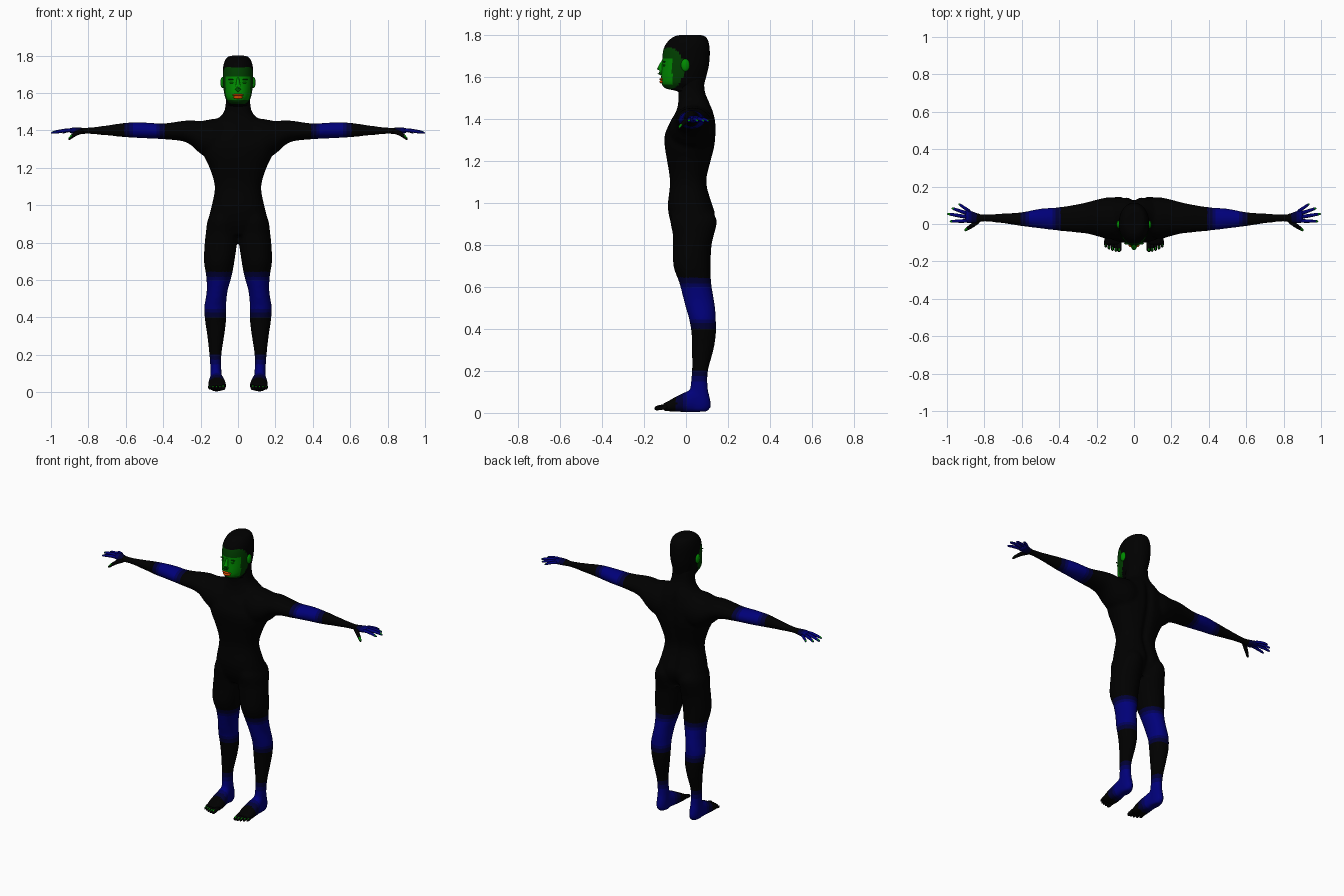
import bpy, bmesh, math
from mathutils import Vector, Matrix

if "Cube" in bpy.data.objects:
    bpy.data.objects.remove(bpy.data.objects["Cube"])


def material(name, rgb):
    m = bpy.data.materials.new(name)
    m.diffuse_color = (*rgb, 1)
    m.use_nodes = True
    m.node_tree.nodes["Principled BSDF"].inputs["Base Color"].default_value = m.diffuse_color
    return m


MATS = [material("black", (0, 0, 0)),
        material("blue", (0, 0, 0.19)),
        material("mid_blue", (0, 0, 0.1)),
        material("dark_blue", (0, 0, 0.035)),
        material("green", (0, 0.26, 0)),
        material("dark_green", (0, 0.05, 0)),
        material("orange", (1.0, 0.1, 0.0))]
BLACK, BLUE, MID_BLUE, DARK_BLUE, GREEN, DARK_GREEN, ORANGE = range(7)


def catmull(a, b, c, d, t):
    return tuple(0.5 * (2 * q + (r - p) * t + (2 * p - 5 * q + 4 * r - s) * t * t
                        + (3 * q - p - 3 * r + s) * t ** 3)
                 for p, q, r, s in zip(a, b, c, d))


def skin(bm, rings):
    """Join rings of points into a closed tube."""
    vs = [[bm.verts.new(p) for p in ring] for ring in rings]
    n = len(vs[0])
    faces = [bm.faces.new((a[i], a[(i + 1) % n], b[(i + 1) % n], b[i]))
             for a, b in zip(vs, vs[1:]) for i in range(n)]
    faces += [bm.faces.new(vs[0]), bm.faces.new(vs[-1])]
    bmesh.ops.recalc_face_normals(bm, faces=faces)


def loft(bm, stations, axis, side=1, n=32, sub=4, power=2.0):
    """Stations: (position on axis, low/high of first other axis, low/high of second)."""
    st = [stations[0]] + list(stations) + [stations[-1]]
    rows = [catmull(*st[i:i + 4], k / sub) for i in range(len(st) - 3) for k in range(sub)]
    rows.append(stations[-1])
    others = [i for i in range(3) if i != axis]
    rings = []
    for t, a0, a1, b0, b1 in rows:
        ring = []
        for i in range(n):
            ang = 2 * math.pi * i / n
            c, s = math.cos(ang), math.sin(ang)
            p = [0, 0, 0]
            p[axis] = t
            p[others[0]] = (a0 + a1) / 2 + (a1 - a0) / 2 * math.copysign(abs(c) ** (2 / power), c)
            p[others[1]] = (b0 + b1) / 2 + (b1 - b0) / 2 * math.copysign(abs(s) ** (2 / power), s)
            ring.append((p[0] * side, p[1], p[2]))
        rings.append(ring)
    skin(bm, rings)


def tube(bm, pts, radii, n=10):
    pts = [Vector(p) for p in pts]
    rings = []
    for i, p in enumerate(pts):
        d = pts[min(i + 1, len(pts) - 1)] - pts[max(i - 1, 0)]
        q = d.to_track_quat('Z', 'Y')
        rings.append([p + q @ Vector((math.cos(2 * math.pi * k / n), math.sin(2 * math.pi * k / n), 0))
                      * radii[i] for k in range(n)])
    skin(bm, rings)


def finish(name, bm, rule):
    me = bpy.data.meshes.new(name)
    bm.to_mesh(me)
    bm.free()
    ob = bpy.data.objects.new(name, me)
    bpy.context.collection.objects.link(ob)
    paint(ob, rule)
    return ob


def paint(ob, rule):
    ob.data.materials.clear()
    for m in MATS:
        ob.data.materials.append(m)
    for p in ob.data.polygons:
        p.material_index = rule(p.center, p.normal)
        p.use_smooth = True


def ellipsoid(name, loc, size, color):
    bm = bmesh.new()
    bmesh.ops.create_uvsphere(bm, u_segments=16, v_segments=10, radius=1,
                              matrix=Matrix.Translation(loc) @ Matrix.Diagonal((*size, 1)))
    finish(name, bm, lambda c, n: color)


# Body: torso, arms, legs and feet fused into one skin
bm = bmesh.new()
torso = [(.84, .08, -.04, .09), (.90, .155, -.07, .13), (.95, .152, -.083, .14), (1.0, .14, -.086, .125),
         (1.1, .124, -.076, .10), (1.2, .152, -.09, .12), (1.26, .18, -.1, .135), (1.32, .19, -.102, .142),
         (1.38, .18, -.078, .142), (1.43, .14, -.05, .132), (1.46, .112, -.04, .12),
         (1.49, .08, -.036, .105), (1.53, .067, -.037, .09), (1.6, .064, -.04, .085)]
loft(bm, [(z, -w, w, f, b) for z, w, f, b in torso], 2, power=2.3)
arm = [(.06, -.06, .13, 1.24, 1.465), (.13, -.08, .143, 1.24, 1.462), (.2, -.064, .13, 1.275, 1.45),
       (.25, -.052, .117, 1.32, 1.454), (.3, -.046, .106, 1.343, 1.45), (.4, -.036, .09, 1.353, 1.437),
       (.5, -.024, .082, 1.358, 1.442), (.6, -.011, .063, 1.363, 1.441), (.7, .004, .056, 1.373, 1.427),
       (.8, .013, .052, 1.381, 1.415), (.84, .004, .06, 1.379, 1.415), (.88, .0, .076, 1.382, 1.416),
       (.905, .008, .084, 1.387, 1.411)]
leg = [(.98, .02, .13, -.06, .11), (.92, .003, .162, -.075, .146), (.85, .003, .172, -.063, .134),
       (.8, .005, .178, -.062, .122), (.7, .019, .182, -.06, .117), (.62, .034, .17, -.032, .12),
       (.55, .054, .167, -.014, .131), (.5, .061, .173, -.001, .139), (.45, .064, .181, .014, .142),
       (.38, .064, .176, .026, .143), (.3, .074, .164, .028, .131), (.2, .089, .153, .028, .105),
       (.12, .089, .148, .02, .104), (.06, .085, .15, .01, .117), (.025, .085, .148, .0, .117),
       (.006, .09, .14, .02, .1)]
foot = [(.1, .095, .14, .006, .05), (.05, .085, .15, .004, .11), (0, .074, .155, .004, .1),
        (-.05, .064, .16, .006, .076), (-.085, .063, .16, .008, .056), (-.11, .068, .156, .01, .044)]
for s in (1, -1):
    loft(bm, arm, 0, s)
    loft(bm, leg, 2, s)
    loft(bm, foot, 1, s, power=2.5)


def fade(t, low, high):
    """Blue band from low to high, darkening toward both ends."""
    d = min(t - low, high - t)
    return BLUE if d > .048 else MID_BLUE if d > .028 else DARK_BLUE if d > 0 else BLACK


def body_rule(c, n):
    x = abs(c.x)
    if c.z > 1.3:
        return fade(x, .39, .61) if x < .7 else fade(x, .84, 2)
    if c.z > .3:
        return fade(c.z, .4, .645)
    return fade(min(.2 - c.z, c.y + .045), 0, 2)


body = finish("body", bm, body_rule)
bpy.context.view_layer.objects.active = body
body.select_set(True)
fuse = body.modifiers.new("fuse", 'REMESH')
fuse.mode = 'VOXEL'
fuse.voxel_size = .009
relax = body.modifiers.new("relax", 'SMOOTH')
relax.factor = .5
relax.iterations = 5
for mod in ("fuse", "relax"):
    bpy.ops.object.modifier_apply(modifier=mod)
# Groove along the spine and between the buttocks
for v in body.data.vertices:
    if v.co.y > .04 and .84 < v.co.z < 1.48:
        v.co.y -= .016 * math.exp(-(v.co.x / .022) ** 2) * min(1, (1.48 - v.co.z) / .08)
paint(body, body_rule)

# Head with painted face
bm = bmesh.new()
head = [(1.5, .05, -.02, .08), (1.53, .058, -.04, .083), (1.546, .052, -.098, .085), (1.57, .066, -.116, .088),
        (1.6, .074, -.118, .096), (1.65, .08, -.114, .108), (1.7, .081, -.112, .113), (1.74, .079, -.104, .112),
        (1.77, .071, -.085, .106), (1.79, .058, -.06, .094), (1.798, .04, -.035, .075), (1.8, .012, .0, .04)]
loft(bm, [(z, -w, w, f, b) for z, w, f, b in head], 2, n=64, sub=8, power=2.1)


def head_rule(c, n):
    if c.y < -.066 and 1.565 < c.z < 1.69:
        return GREEN
    oval = ((c.y + .08) / .07) ** 2 + ((c.z - 1.64) / .1) ** 2 < 1
    return DARK_GREEN if oval or (c.y < -.085 and 1.545 < c.z < 1.735) else BLACK


finish("head", bm, head_rule)

# Nose, lips, eyes, brows and ears
bm = bmesh.new()
tube(bm, [(0, -.107, 1.682), (0, -.117, 1.66), (0, -.125, 1.635), (0, -.122, 1.62), (0, -.114, 1.609)],
     [.005, .009, .014, .015, .005], 14)
finish("nose", bm, lambda c, n: GREEN)
ellipsoid("upper_lip", (0, -.114, 1.589), (.03, .013, .006), ORANGE)
ellipsoid("lower_lip", (0, -.114, 1.577), (.026, .013, .0085), ORANGE)
for s, tag in ((1, "left"), (-1, "right")):
    ellipsoid(tag + "_eye", (s * .032, -.104, 1.655), (.013, .006, .005), GREEN)
    ellipsoid(tag + "_brow", (s * .034, -.104, 1.672), (.019, .006, .003), DARK_GREEN)
    ellipsoid(tag + "_ear", (s * .082, -.003, 1.656), (.012, .021, .03), GREEN)

# Fingers, thumb and toes with coloured nails
fingers = [((.88, .068), (.938, .108), .0085), ((.885, .054), (.975, .085), .0095),
           ((.885, .036), (.999, .055), .01), ((.88, .017), (.985, .014), .0095)]
for s, tag in ((1, "left"), (-1, "right")):
    for i, ((x0, y0), (x1, y1), r) in enumerate(fingers):
        bm = bmesh.new()
        pts = [(s * (x0 + (x1 - x0) * t), y0 + (y1 - y0) * t, 1.4 + .006 * t - .02 * t * t)
               for t in (0, .35, .7, .86, .97, 1)]
        tube(bm, pts, [r, r, r * .85, r * .75, r * .55, r * .2])
        tip = x0 + (x1 - x0) * .86
        finish(f"{tag}_finger_{i + 1}", bm,
               lambda c, n: GREEN if abs(c.x) > tip and n.z > .4 else BLUE)
    bm = bmesh.new()
    tube(bm, [(s * .835, .015, 1.395), (s * .865, -.008, 1.384), (s * .888, -.023, 1.368),
              (s * .902, -.033, 1.355), (s * .906, -.036, 1.351)], [.013, .012, .0095, .007, .002])
    finish(tag + "_thumb", bm, lambda c, n: GREEN if abs(c.x) > .893 and n.z > .5 else BLACK)
    for i in range(5):
        x, y, r = .079 + .018 * i, -.15 + .0015 * i * i, .0125 if i == 0 else .0088
        bm = bmesh.new()
        tube(bm, [(s * x, -.09, .032), (s * x, y + .022, .025), (s * x, y + .007, .021), (s * x, y, .019)],
             [r, r, r * .85, r * .3])
        finish(f"{tag}_toe_{i + 1}", bm,
               lambda c, n: GREEN if y + .005 < c.y < y + .016 and n.z > .85 else BLACK)
